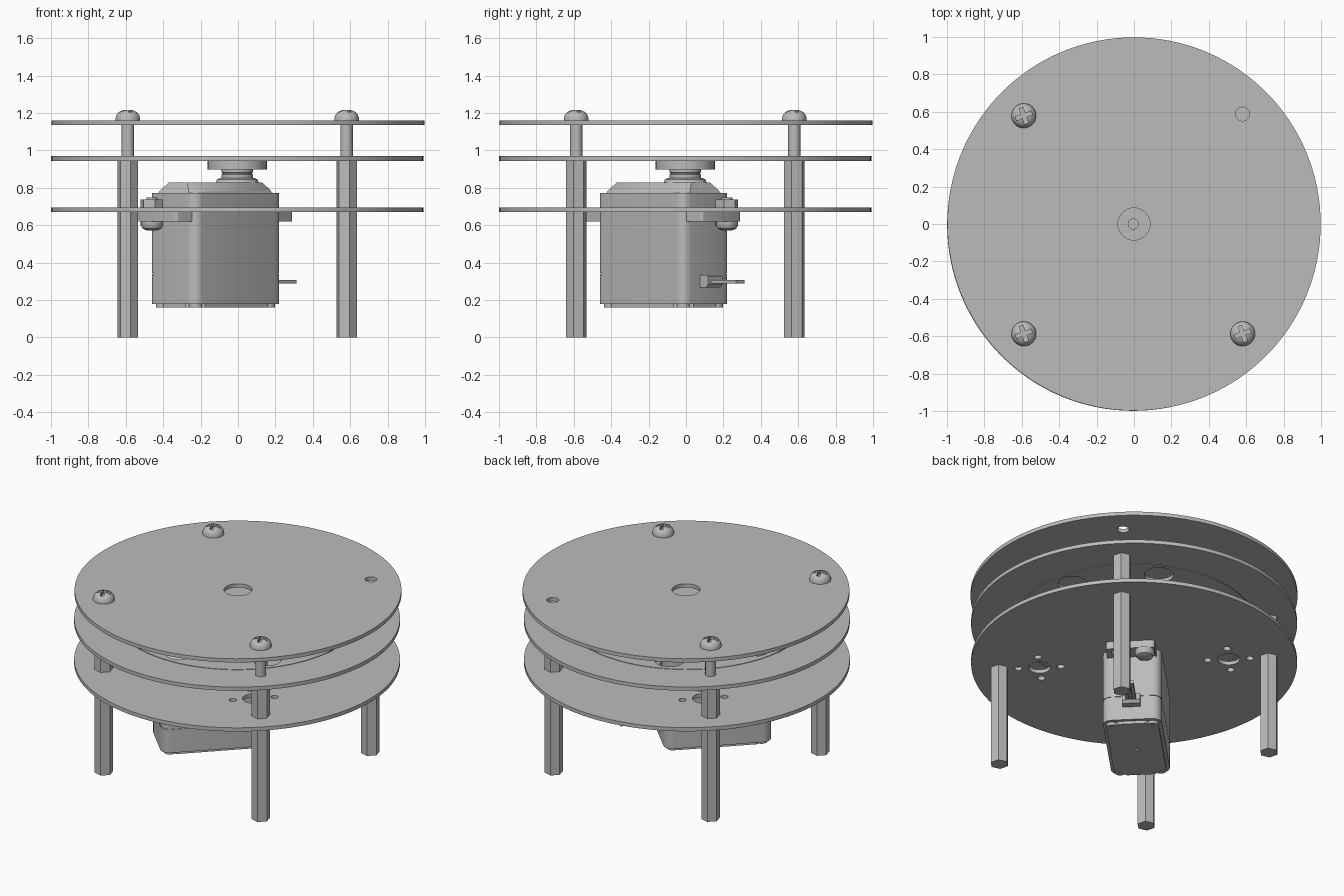
import bpy, bmesh
from math import sin, cos, pi, tau
from mathutils import Matrix

cube = bpy.data.objects.get("Cube")
if cube:
    bpy.data.objects.remove(cube)

grey = bpy.data.materials.new("plain_grey")
grey.use_nodes = True
tone = (0.5, 0.5, 0.5, 1)
grey.diffuse_color = tone
grey.node_tree.nodes["Principled BSDF"].inputs["Base Color"].default_value = tone

OFF = -0.004                       # the lower stack sits slightly off centre
DIAGONAL = Matrix.Translation((OFF, OFF, 0)) @ Matrix.Rotation(pi / 4, 4, 'Z')


def ring(r, n, cx=0, cy=0, turn=0):
    return [(cx + r * cos(turn + tau * i / n), cy + r * sin(turn + tau * i / n)) for i in range(n)]


def box(cx, cy, w, d):
    return [(cx + sx * w / 2, cy + sy * d / 2) for sx, sy in ((-1, -1), (1, -1), (1, 1), (-1, 1))]


def rounded(cx, cy, w, d, r, steps):
    """Rectangle outline with rounded (or, with one step, chamfered) corners."""
    pts = []
    for k, (sx, sy) in enumerate(((1, 1), (-1, 1), (-1, -1), (1, -1))):
        for i in range(steps + 1):
            a = (k + i / steps) * pi / 2
            pts.append((cx + sx * (w / 2 - r) + r * cos(a), cy + sy * (d / 2 - r) + r * sin(a)))
    return pts


def loft(bm, sections):
    """Closed skin through equal-length outlines, given as (points, height)."""
    loops = [[bm.verts.new((x, y, z)) for x, y in pts] for pts, z in sections]
    n = len(loops[0])
    bm.faces.new(loops[0][::-1])
    bm.faces.new(loops[-1])
    for a, b in zip(loops, loops[1:]):
        for i in range(n):
            j = (i + 1) % n
            bm.faces.new((a[i], a[j], b[j], b[i]))


def part(name, solids, matrix=None):
    """One object made from one or more lofted solids."""
    bm = bmesh.new()
    for sections in solids:
        loft(bm, sections)
    if matrix:
        bm.transform(matrix)
    me = bpy.data.meshes.new(name)
    bm.to_mesh(me)
    bm.free()
    me.materials.append(grey)
    ob = bpy.data.objects.new(name, me)
    bpy.context.collection.objects.link(ob)
    return ob


def slab(pts, z0, z1):
    return [(pts, z0), (pts, z1)]


def lathe(profile, n=32, cx=0, cy=0):
    return [(ring(r, n, cx, cy), z) for r, z in profile]


def cut(ob, solids, matrix=None):
    """Subtract solids and keep only the finished mesh."""
    cutter = part("cutter", solids, matrix)
    mod = ob.modifiers.new("holes", 'BOOLEAN')
    mod.operation, mod.solver, mod.object = 'DIFFERENCE', 'EXACT', cutter
    graph = bpy.context.evaluated_depsgraph_get()
    done = bpy.data.meshes.new_from_object(ob.evaluated_get(graph))
    ob.modifiers.clear()
    ob.data = done
    bpy.data.objects.remove(cutter)


def hole(r, x, y, n=24):
    return slab(ring(r, n, x, y), 0, 2)


# Round plates
top = part("top_plate", [slab(ring(0.998, 128), 1.136, 1.161)])
cut(top, [hole(0.086, 0, 0, 32), hole(0.037, 0.58, 0.588)])

outer = part("middle_ring", [slab(ring(0.995, 128, OFF, OFF), 0.944, 0.969)])
cut(outer, [hole(0.745, OFF, OFF, 96)])
wheel = part("rotating_disc", [slab(ring(0.739, 96, OFF, OFF), 0.944, 0.969)])
pockets = [hole(0.09, 0.62 * cos(a), 0.62 * sin(a)) for a in (tau * k / 7 - pi / 2 for k in range(7))]
cut(wheel, pockets + [hole(0.027, OFF, 0)])

base = part("bottom_plate", [slab(ring(0.995, 128, OFF, OFF), 0.67, 0.695)])
clusters = []
for side in (-1, 1):               # a large hole with four small ones around it
    clusters.append(hole(0.068, 0, side * 0.58))
    clusters += [hole(0.023, x, side * 0.58 + y, 16) for x, y in ring(0.13, 4)]
cut(base, clusters, DIAGONAL)

# Hexagonal legs, upper posts and cross-head screws
for sx in (-1, 1):
    for sy in (-1, 1):
        x, y = sx * 0.585 + OFF, sy * 0.583 + OFF
        part("hex_leg", [slab(ring(0.057, 6, x, y, pi / 4), 0, 0.944)])
        if sx > 0 and sy > 0:
            continue
        part("upper_post", [slab(ring(0.033, 24, x, y), 0.969, 1.136)])
        dome = [(0.066, 1.161), (0.066, 1.172), (0.06, 1.19), (0.048, 1.205), (0.03, 1.214), (0.012, 1.217)]
        head = part("screw_head", [lathe(dome, 32, x, y)])
        turn = Matrix.Translation((x, y, 0)) @ Matrix.Rotation(0.35, 4, 'Z')
        for w, d in ((0.09, 0.022), (0.022, 0.09)):
            cut(head, [slab(box(0, 0, w, d), 1.185, 1.3)], turn)

# Motor case, long axis along the diagonal, shaft at the centre
MID, L, W = -0.165, 0.665, 0.36


def case(grow):
    return rounded(MID, 0, L + grow, W + grow, 0.055, 5)


part("motor_case", [[(case(0), 0.18), (case(0), 0.338), (case(-0.006), 0.338), (case(-0.006), 0.344),
                     (case(0), 0.344), (case(0), 0.772)]], DIAGONAL)
part("motor_top", [[(rounded(MID, 0, L - 0.03, W - 0.01, 0.06, 1), 0.772),
                    (rounded(MID, 0, L - 0.05, W - 0.03, 0.06, 1), 0.79),
                    (rounded(MID, 0, L - 0.1, W - 0.12, 0.05, 1), 0.828)]], DIAGONAL)
cap = part("motor_bottom", [slab(rounded(MID, 0, L - 0.04, W - 0.04, 0.075, 1), 0.16, 0.18)], DIAGONAL)
cut(cap, [slab(ring(0.013, 16, MID, 0), 0.1, 0.17)], DIAGONAL)
for su in (-1, 1):
    for sv in (-1, 1):
        u, v = MID + su * 0.275, sv * 0.125
        screw = part("case_screw", [slab(ring(0.035, 20, u, v), 0.16, 0.181)], DIAGONAL)
        cut(screw, [slab(box(u, v, 0.04, 0.012), 0.1, 0.168)], DIAGONAL)

# Mounting ears with open screw slots
ears = part("mounting_ears", [slab(rounded(MID, 0, 0.885, 0.3, 0.02, 3), 0.62, 0.67)], DIAGONAL)
slots = []
for su in (-1, 1):
    for sv in (-1, 1):
        slots.append(slab(ring(0.034, 20, MID + su * 0.395, sv * 0.085), 0.5, 0.8))
cut(ears, slots, DIAGONAL)

# One bolt and nut at each end of the motor
for su in (-1, 1):
    u, v = MID + su * 0.395, 0.085
    part("mount_bolt", [lathe([(0.03, 0.573), (0.05, 0.582), (0.06, 0.6), (0.06, 0.62), (0.03, 0.62),
                               (0.03, 0.748)], 24, u, v)], DIAGONAL)
    part("mount_nut", [slab(ring(0.062, 6, u, v), 0.695, 0.738)], DIAGONAL)

# Shaft boss and round horn under the rotating disc
part("shaft_boss", [lathe([(0.14, 0.8), (0.115, 0.828), (0.108, 0.845), (0.09, 0.853)], 40, OFF, OFF)])
part("shaft_horn", [lathe([(0.085, 0.85), (0.085, 0.87), (0.08, 0.873), (0.08, 0.88), (0.085, 0.883),
                           (0.085, 0.897), (0.158, 0.897), (0.158, 0.944)], 48, OFF, OFF)])

# Cable plug and its three wires
end = MID + L / 2
part("cable_plug", [[(box(end + 0.02, 0, 0.05, 0.11), 0.268), (box(end + 0.02, 0, 0.08, 0.11), 0.285),
                     (box(end + 0.02, 0, 0.08, 0.11), 0.325), (box(end + 0.02, 0, 0.05, 0.11), 0.335)]], DIAGONAL)
for k in (-1, 0, 1):
    part("cable_wire", [slab(box(end + 0.13, k * 0.022, 0.24, 0.02), 0.288, 0.308)], DIAGONAL)

# Consistent normals, smooth curves and crisp edges
for ob in bpy.context.collection.objects:
    if ob.type == 'MESH' and grey.name in ob.data.materials:
        bm = bmesh.new()
        bm.from_mesh(ob.data)
        bmesh.ops.recalc_face_normals(bm, faces=bm.faces)
        bm.to_mesh(ob.data)
        bm.free()
        bpy.ops.object.select_all(action='DESELECT')
        ob.select_set(True)
        bpy.context.view_layer.objects.active = ob
        bpy.ops.object.shade_smooth_by_angle(angle=pi / 6)
